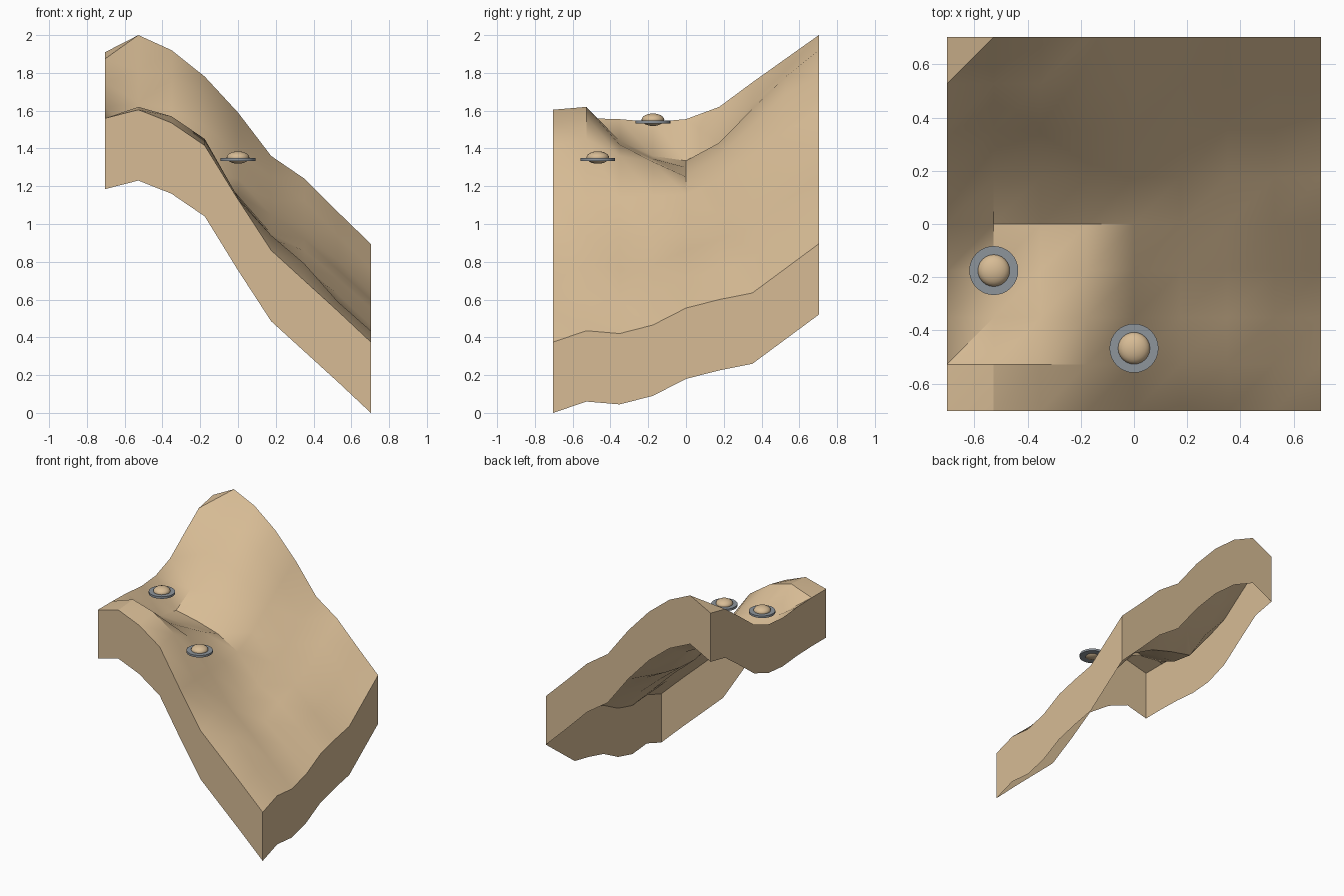
import bpy, bmesh, math

cube = bpy.data.objects.get("Cube")
if cube:
    bpy.data.objects.remove(cube, do_unlink=True)


def make_material(name, rgb):
    mat = bpy.data.materials.new(name)
    mat.use_nodes = True
    color = (*rgb, 1)
    mat.diffuse_color = color
    mat.node_tree.nodes["Principled BSDF"].inputs["Base Color"].default_value = color
    return mat


sand = make_material("sand", (0.68, 0.50, 0.30))
steel = make_material("steel grey", (0.27, 0.30, 0.33))


def finish(name, bm, material, angle=30):
    mesh = bpy.data.meshes.new(name)
    bm.to_mesh(mesh)
    bm.free()
    obj = bpy.data.objects.new(name, mesh)
    bpy.context.collection.objects.link(obj)
    mesh.materials.append(material)
    bpy.ops.object.select_all(action="DESELECT")
    obj.select_set(True)
    bpy.context.view_layer.objects.active = obj
    bpy.ops.object.shade_smooth_by_angle(angle=math.radians(angle))
    return obj


# Terrain heights in hundredths: rows run front to back, columns right to left
HALF, CELLS, SKIRT = 0.703, 8, 0.375
STEP = 2 * HALF / CELLS
HEIGHTS = [
    [156, 160.5, 153.5, 141.5, 113, 86, 70, 54, 37.5],
    [156, 162, 157, 145, 114, 94, 79, 59, 43.5],
    [155.5, 144, 142, 136, 114, 91, 76, 59, 42],
    [154, 136, 134.5, 133, 115, 92, 78, 63, 46.5],
    [155.5, 133.5, 130, 125, 115.5, 95, 86, 71, 55.5],
    [162, 143, 143, 136, 124, 105, 92, 76, 60],
    [175, 164, 161, 152, 137, 112, 98.5, 81, 63.5],
    [187.5, 181, 178, 169, 149, 125, 112.5, 94, 76.5],
    [191, 200, 192, 178, 159, 136, 124, 106.5, 89.5],
]

bm = bmesh.new()
grid = [[bm.verts.new((i * STEP - HALF, j * STEP - HALF, h / 100))
         for i, h in enumerate(row)] for j, row in enumerate(HEIGHTS)]
for j in range(CELLS):
    for i in range(CELLS):
        a, b = grid[j][i], grid[j][i + 1]
        c, d = grid[j + 1][i + 1], grid[j + 1][i]
        bm.faces.new((a, b, c))
        bm.faces.new((a, c, d))

# Side walls follow the rim and leave the underside open
rim = (grid[0][:-1] + [row[-1] for row in grid[:-1]]
       + grid[-1][:0:-1] + [row[0] for row in grid[:0:-1]])
low = [bm.verts.new((v.co.x, v.co.y, v.co.z - SKIRT)) for v in rim]
for k in range(len(rim)):
    n = (k + 1) % len(rim)
    bm.faces.new((rim[k], low[k], low[n], rim[n]))
finish("terrain", bm, sand)


# Hovering saucers: a flat disc with a flattened dome through it
def saucer(label, x, y, z):
    disc = bmesh.new()
    bmesh.ops.create_cone(disc, cap_ends=True, segments=32,
                          radius1=0.092, radius2=0.092, depth=0.016)
    finish(label + "_saucer_disc", disc, steel).location = (x, y, z)
    dome = bmesh.new()
    bmesh.ops.create_uvsphere(dome, u_segments=24, v_segments=12, radius=0.06)
    bmesh.ops.scale(dome, vec=(1, 1, 0.55), verts=dome.verts)
    finish(label + "_saucer_dome", dome, sand, 60).location = (x, y, z + 0.011)


saucer("upper", -0.527, -0.175, 1.541)
saucer("lower", 0, -0.467, 1.341)
